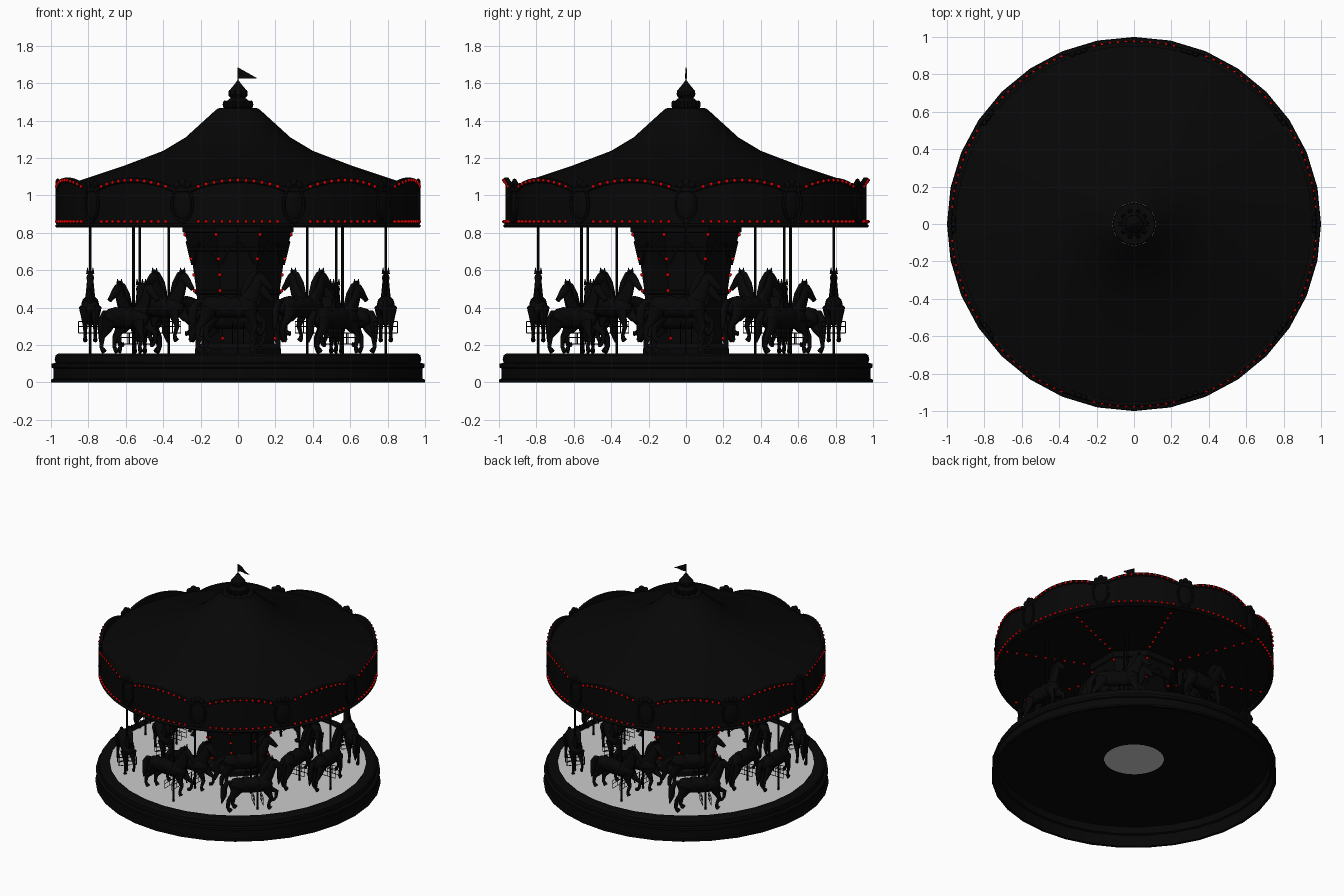
import bpy, bmesh
from math import sin, cos, pi, radians
from mathutils import Vector, Matrix

if "Cube" in bpy.data.objects:
    bpy.data.objects.remove(bpy.data.objects["Cube"])


def material(name, col):
    m = bpy.data.materials.new(name)
    m.diffuse_color = col
    m.use_nodes = True
    m.node_tree.nodes["Principled BSDF"].inputs["Base Color"].default_value = m.diffuse_color
    return m


BLACK = material("black_paint", (0.002, 0.002, 0.002, 1))
RED = material("red_bulb", (0.8, 0.0, 0.0, 1))


def finish(bm, name, mat=BLACK, smooth=30):
    bmesh.ops.recalc_face_normals(bm, faces=bm.faces)
    me = bpy.data.meshes.new(name)
    bm.to_mesh(me)
    bm.free()
    ob = bpy.data.objects.new(name, me)
    bpy.context.collection.objects.link(ob)
    if mat:
        me.materials.append(mat)
    if smooth:
        bpy.ops.object.select_all(action='DESELECT')
        ob.select_set(True)
        bpy.context.view_layer.objects.active = ob
        bpy.ops.object.shade_smooth_by_angle(angle=radians(smooth))
    return ob


def copies(ob, places):
    """place ob at the first (location, z angle), linked copies at the rest"""
    for i, (loc, ang) in enumerate(places):
        o = ob if i == 0 else ob.copy()
        if i:
            bpy.context.collection.objects.link(o)
        o.location, o.rotation_euler = loc, (0, 0, ang)


def bridge(bm, rings, close_loop=False):
    n = len(rings[0])
    for k in range(len(rings) if close_loop else len(rings) - 1):
        a, b = rings[k], rings[(k + 1) % len(rings)]
        for i in range(n):
            j = (i + 1) % n
            bm.faces.new((a[i], a[j], b[j], b[i]))


def lathe(name, profile, n=32, offset=0.0, closed=False, smooth=30, mat=BLACK):
    bm = bmesh.new()
    rings = [[bm.verts.new((r * cos(offset + 2 * pi * i / n), r * sin(offset + 2 * pi * i / n), z))
              for i in range(n)] for r, z in profile]
    bridge(bm, rings, closed)
    return finish(bm, name, mat, smooth)


def tube(bm, pts, n=8, flat=1.0, ref=(0, 1, 0), loop=False):
    """swept tube through (x, y, z, radius); flat scales the width along ref"""
    P = [Vector(p[:3]) for p in pts]
    rings = []
    for i, p in enumerate(P):
        if loop:
            t = P[(i + 1) % len(P)] - P[i - 1]
        else:
            t = P[min(i + 1, len(P) - 1)] - P[max(i - 1, 0)]
        t.normalize()
        up = t.cross(Vector(ref)).normalized()
        side = up.cross(t).normalized()
        r = pts[i][3]
        rings.append([bm.verts.new(p + side * (r * flat * cos(2 * pi * k / n)) + up * (r * sin(2 * pi * k / n)))
                      for k in range(n)])
    bridge(bm, rings, loop)
    if not loop:
        bm.faces.new(rings[0])
        bm.faces.new(rings[-1])


def ball(bm, loc, size, u=10, v=8):
    bmesh.ops.create_uvsphere(bm, u_segments=u, v_segments=v, radius=1,
                              matrix=Matrix.Translation(loc) @ Matrix.Diagonal((*size, 1)))


def polar(r, a, z):
    return Vector((r * cos(a), r * sin(a), z))


# stepped base, hollow underneath with an open middle, and the floor on top
lathe("base", [(0.21, 0.14), (0.95, 0.14), (0.96, 0.09), (0.975, 0.085), (0.98, 0), (1, 0), (1, 0.015), (0.987, 0.02),
               (0.987, 0.075), (0.997, 0.08), (0.997, 0.1), (0.975, 0.105), (0.98, 0.12), (0.975, 0.145),
               (0.96, 0.155), (0.9, 0.155), (0.9, 0.148)])
bm = bmesh.new()
bmesh.ops.create_circle(bm, cap_ends=True, segments=32, radius=0.905, matrix=Matrix.Translation((0, 0, 0.15)))
finish(bm, "floor", None, 0)

# eight-sided flared centre column
COL = [(0.25, 0.15), (0.25, 0.18), (0.225, 0.195), (0.21, 0.21), (0.222, 0.34), (0.24, 0.47), (0.252, 0.475),
       (0.252, 0.49), (0.242, 0.495), (0.262, 0.63), (0.28, 0.7), (0.292, 0.705), (0.292, 0.72),
       (0.285, 0.725), (0.31, 0.8), (0.322, 0.805), (0.322, 0.85)]
lathe("centre_column", COL, 8, pi / 8, smooth=0)
# carved arches across the column faces
bm = bmesh.new()
arch = [(0.242 + 0.03 * cos(pi * t / 2), 0.085 * t, 0.63 + 0.12 * cos(pi * t / 2), 0.008)
        for t in [k / 5 - 1 for k in range(11)]]
tube(bm, arch, 6, ref=(1, 0, 0))
copies(finish(bm, "column_arch"), [((0, 0, 0), k * pi / 4) for k in range(8)])

# canopy roof, ceiling and lower moulding
lathe("roof", [(0.965, 1.042), (0.85, 1.078), (0.6, 1.162), (0.4, 1.238), (0.28, 1.31), (0.19, 1.392),
               (0.115, 1.46)], 32)
lathe("ceiling", [(0.965, 0.85), (0.25, 0.85)], 32, smooth=0)
lathe("fascia_moulding", [(0.95, 0.828), (0.972, 0.828), (0.978, 0.838), (0.968, 0.85), (0.95, 0.85)],
      80, closed=True)

# scalloped fascia: ten arches, the first facing front
STEP = radians(36)


def arch_top(t):
    return 1.043 + (0.052 * cos(pi / 2 * t / 0.82) ** 0.7 if abs(t) < 0.82 else 0)


bm = bmesh.new()
rings = []
for i in range(200):
    t = (i % 20) / 10 - 1
    a = -pi / 2 - STEP / 2 + STEP * i / 20
    h = arch_top(t)
    sec = [(0.95, 0.84), (0.965, 0.84), (0.965, h - 0.028), (0.973, h - 0.022), (0.973, h - 0.002),
           (0.967, h), (0.95, h)]
    rings.append([bm.verts.new(polar(r, a, z)) for r, z in sec])
bridge(bm, rings, True)
finish(bm, "fascia")

# oval medallions with a frame and crest between the arches
bm = bmesh.new()
ball(bm, (0.962, 0, 0.955), (0.014, 0.05, 0.085), 16, 10)
tube(bm, [(0.967, 0.057 * cos(k * pi / 12), 0.955 + 0.095 * sin(k * pi / 12), 0.009) for k in range(24)],
     6, ref=(1, 0, 0), loop=True)
for y, z, s in ((0, 1.068, 0.022), (-0.03, 1.055, 0.02), (0.03, 1.055, 0.02), (0, 0.86, 0.016)):
    ball(bm, (0.964, y, z), (0.013, s, s))
copies(finish(bm, "medallion"), [((0, 0, 0), -pi / 2 + STEP * (k + 0.5)) for k in range(10)])

# red bulbs on fascia, ceiling spokes and column edges
spots = []
for k in range(10):
    for i in range(11):
        t = (i / 5 - 1) * 0.7
        a = -pi / 2 + STEP * (k + t / 2)
        spots += [polar(0.974, a, arch_top(t) - 0.014), polar(0.974, a, 0.86)]
for k in range(8):
    a = pi / 8 + k * pi / 4
    spots += [polar(0.37 + 0.07 * i, a, 0.848) for i in range(9)]
    spots += [polar(r, a, z) for r, z in ((0.215, 0.235), (0.222, 0.32), (0.232, 0.4), (0.252, 0.49),
                                          (0.255, 0.575), (0.27, 0.66), (0.307, 0.79))]
bm = bmesh.new()
for s in spots:
    bmesh.ops.create_icosphere(bm, subdivisions=2, radius=0.0095, matrix=Matrix.Translation(s))
finish(bm, "bulbs", RED)

# crown and finial
lathe("finial", [(0.11, 1.45), (0.115, 1.455), (0.11, 1.465), (0.06, 1.47), (0.065, 1.5), (0.05, 1.512),
                 (0.04, 1.52), (0.05, 1.54), (0.047, 1.56), (0.03, 1.58), (0.014, 1.6), (0.004, 1.615),
                 (0.004, 1.68), (0.0005, 1.685)], 20)
bm = bmesh.new()
for k in range(10):
    a = k * STEP
    ball(bm, polar(0.07, a, 1.486), (0.012, 0.012, 0.022), 8, 6)
    ball(bm, polar(0.042, a, 1.545), (0.01, 0.01, 0.02), 8, 6)
finish(bm, "crown_beads")

# pennant
bm = bmesh.new()
top = [bm.verts.new((0.02 * i, 0.006 * sin(i * 1.3), 1.684 - 0.0112 * i)) for i in range(6)]
low = [bm.verts.new((0.02 * i, 0.006 * sin(i * 1.3), 1.626)) for i in range(6)]
for i in range(5):
    bm.faces.new((low[i], low[i + 1], top[i + 1], top[i]))
finish(bm, "pennant")

# galloping horse, nose along +x
bm = bmesh.new()
tube(bm, [(-0.148, 0, 0.415, 0.018), (-0.135, 0, 0.412, 0.044), (-0.1, 0, 0.408, 0.056), (-0.04, 0, 0.396, 0.05),
          (0.02, 0, 0.394, 0.05), (0.07, 0, 0.402, 0.055), (0.105, 0, 0.412, 0.046), (0.122, 0, 0.42, 0.02)],
     12, 0.85)
tube(bm, [(0.07, 0, 0.42, 0.05), (0.1, 0, 0.47, 0.038), (0.122, 0, 0.52, 0.03), (0.132, 0, 0.565, 0.025),
          (0.14, 0, 0.585, 0.015)], 10, 0.65)
tube(bm, [(0.118, 0, 0.572, 0.014), (0.137, 0, 0.562, 0.027), (0.16, 0, 0.538, 0.023), (0.185, 0, 0.512, 0.015),
          (0.197, 0, 0.498, 0.013)], 10, 0.75)
tube(bm, [(0.135, 0, 0.598, 0.008), (0.105, 0, 0.575, 0.018), (0.08, 0, 0.53, 0.022), (0.058, 0, 0.475, 0.016),
          (0.05, 0, 0.45, 0.004)], 8, 0.55)
tube(bm, [(-0.135, 0, 0.435, 0.012), (-0.165, 0, 0.43, 0.018), (-0.187, 0, 0.39, 0.022), (-0.188, 0, 0.33, 0.02),
          (-0.2, 0, 0.275, 0.004)], 8, 0.8)
# saddle and blanket
tube(bm, [(-0.075, 0, 0.425, 0.04), (-0.06, 0, 0.42, 0.048), (0.0, 0, 0.405, 0.048), (0.04, 0, 0.418, 0.048),
          (0.05, 0, 0.425, 0.04)], 12, 0.98)
for s in (-1, 1):
    y = 0.027 * s
    tube(bm, [(0.127, 0.013 * s, 0.58, 0.009), (0.128, 0.015 * s, 0.613, 0.002)], 6)
    b = 0.02 * s
    tube(bm, [(-0.105, y, 0.4, 0.045), (-0.105 + b, y, 0.345, 0.028), (-0.14 + b, y, 0.3, 0.016),
              (-0.145 + b, y, 0.25, 0.011), (-0.135 + b, y, 0.236, 0.014), (-0.125 + b, y, 0.224, 0.016)], 8, 0.75)
fore = {1: [(0.085, 0.39, 0.04), (0.12, 0.345, 0.022), (0.16, 0.322, 0.014), (0.155, 0.28, 0.01),
            (0.14, 0.262, 0.012), (0.128, 0.262, 0.014)],
        -1: [(0.085, 0.39, 0.04), (0.1, 0.34, 0.022), (0.115, 0.3, 0.014), (0.1, 0.255, 0.01),
             (0.1, 0.238, 0.012), (0.11, 0.224, 0.016)]}
for s, path in fore.items():
    tube(bm, [(x, 0.027 * s, z, r) for x, z, r in path], 8, 0.75)
# the pole passes ahead of the saddle
bm.transform(Matrix.Translation((-0.035, 0, 0)) @ Matrix.Diagonal((1.1, 1, 1, 1)))
horse = finish(bm, "horse", smooth=50)

# wire footrest under each horse
bm = bmesh.new()
W, L = 0.062, 0.03
for z in (0.265, 0.3, 0.325):
    for x in (-L, L):
        tube(bm, [(x, -W, z, 0.0025), (x, W, z, 0.0025)], 4, ref=(1, 0, 0))
for x in (-L, L):
    for y in (-W, 0, W):
        tube(bm, [(x, y, 0.265, 0.0025), (x, y, 0.325, 0.0025)], 4)
rest = finish(bm, "footrest", smooth=0)

bm = bmesh.new()
tube(bm, [(0, 0, 0.15, 0.007), (0, 0, 0.85, 0.007)], 10)
pole = finish(bm, "pole")

# two rows of eight, alternating high and low, riding anticlockwise
spots = [(polar(r, k * pi / 4, -0.06 * ((k + row) % 2)), k * pi / 4 + pi / 2)
         for row, r in enumerate((0.79, 0.525)) for k in range(8)]
copies(horse, spots)
copies(rest, spots)
copies(pole, [((p.x, p.y, 0), a) for p, a in spots])
